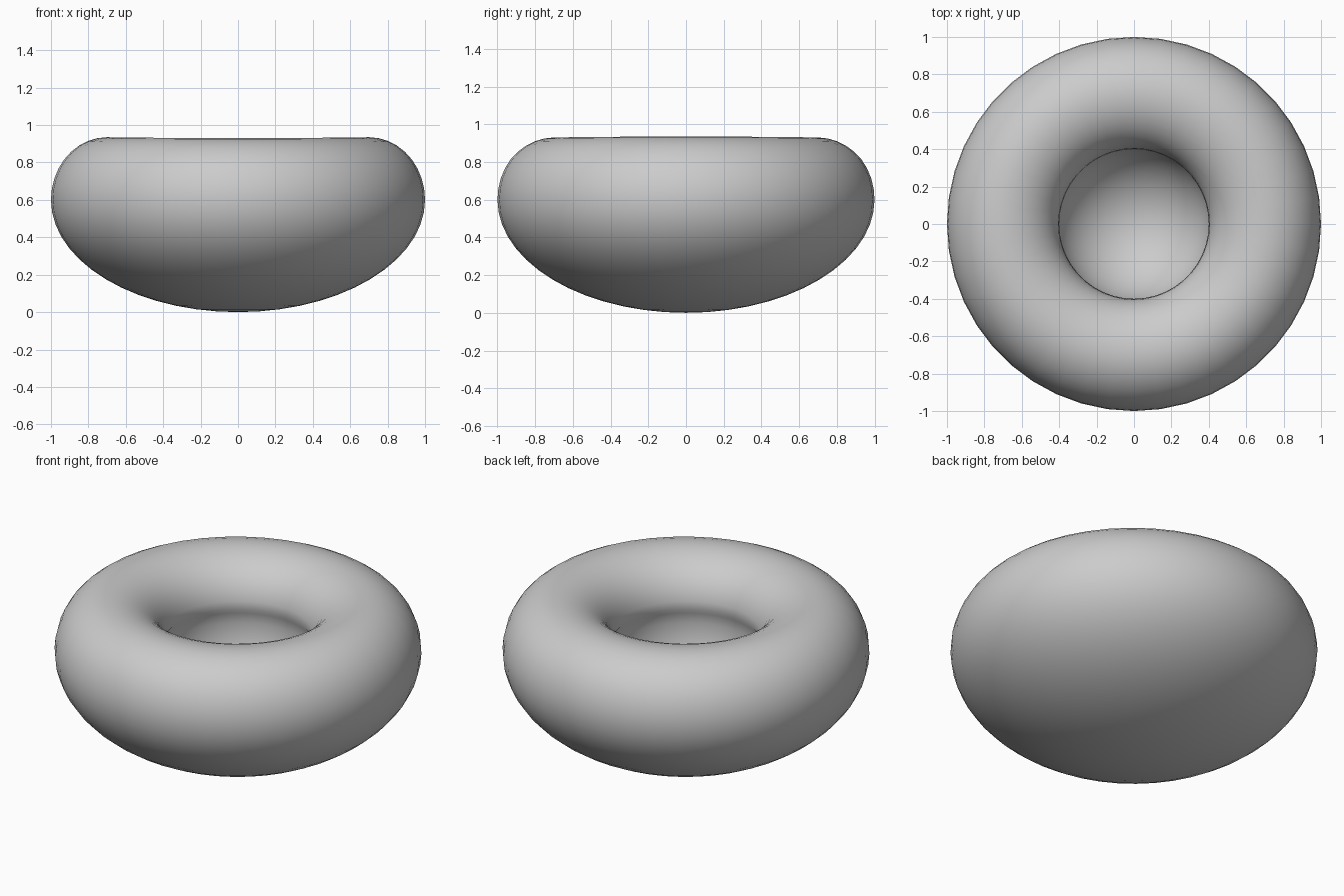
import bpy
import bmesh
from math import sin, cos, radians, pi

cube = bpy.data.objects.get("Cube")
if cube:
    bpy.data.objects.remove(cube, do_unlink=True)

SEGMENTS = 44


def arc(center, radii, start, end, steps):
    """Elliptic arc in the radius/height plane, angles in degrees."""
    points = []
    for i in range(steps + 1):
        a = radians(start + (end - start) * i / steps)
        points.append((center[0] + radii[0] * cos(a), center[1] + radii[1] * sin(a)))
    return points


# Single profile from the underside, over the rolled lip, into the round cavity
underside = arc((0, 0.6), (1.0, 0.6), -90, 0, 14)
outer_lip = arc((0.7, 0.6), (0.3, 0.335), 0, 90, 9)
inner_lip = arc((0.7, 0.66), (0.3, 0.275), 90, 180, 9)
cavity = arc((0, 0.56), (0.42, 0.42), 10, -90, 12)
profile = underside + outer_lip[1:] + inner_lip[1:] + cavity

# Revolve the profile into a closed body
bm = bmesh.new()
verts = [bm.verts.new((max(r, 0), 0, z)) for r, z in profile]
edges = [bm.edges.new(pair) for pair in zip(verts, verts[1:])]
bmesh.ops.spin(bm, geom=verts + edges, cent=(0, 0, 0), axis=(0, 0, 1),
               angle=2 * pi, steps=SEGMENTS, use_merge=True)
bmesh.ops.remove_doubles(bm, verts=bm.verts, dist=0.0005)
bmesh.ops.dissolve_degenerate(bm, edges=bm.edges, dist=0.0001)

# Slight saddle in the top of the lip: low at the front and back
for v in bm.verts:
    if v.co.z > 0.8:
        v.co.z -= 0.01 * (v.co.z - 0.8) / 0.135 * v.co.y ** 2
bmesh.ops.recalc_face_normals(bm, faces=bm.faces)

mesh = bpy.data.meshes.new("hollow_bowl")
bm.to_mesh(mesh)
bm.free()
bowl = bpy.data.objects.new("hollow_bowl", mesh)
bpy.context.collection.objects.link(bowl)

# Plain grey material
grey = bpy.data.materials.new("light_grey")
grey.use_nodes = True
color = (0.6, 0.6, 0.6, 1)
grey.diffuse_color = color
grey.node_tree.nodes["Principled BSDF"].inputs["Base Color"].default_value = color
mesh.materials.append(grey)

bpy.ops.object.select_all(action='DESELECT')
bowl.select_set(True)
bpy.context.view_layer.objects.active = bowl
bpy.ops.object.shade_smooth_by_angle(angle=radians(60))
